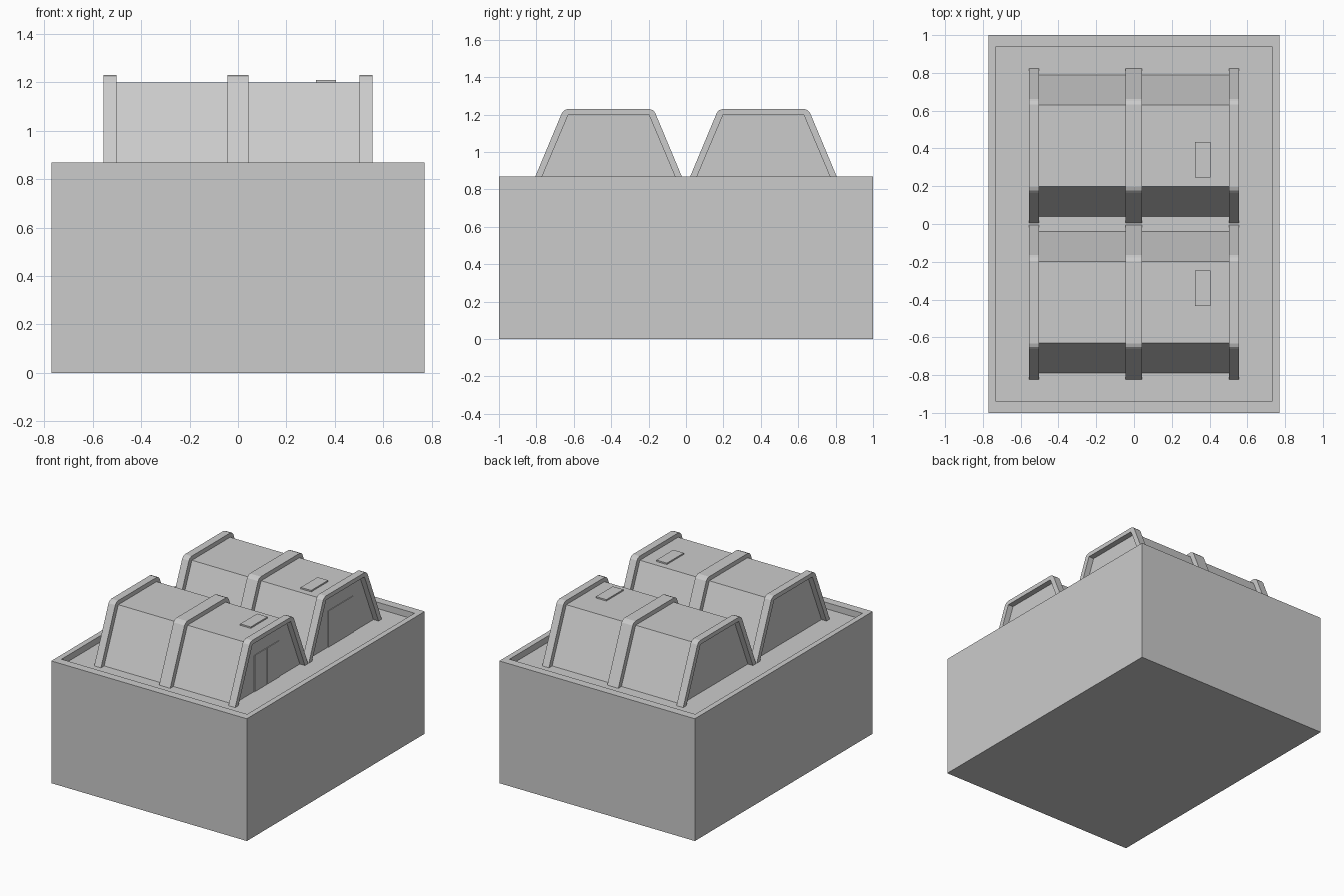
import bpy, bmesh

if "Cube" in bpy.data.objects:
    bpy.data.objects.remove(bpy.data.objects["Cube"])

FLOOR = 0.825      # floor of the shallow tray
HUT_Y = 0.414      # centre of each hut


def make_object(name, bm):
    bmesh.ops.recalc_face_normals(bm, faces=bm.faces)
    mesh = bpy.data.meshes.new(name)
    bm.to_mesh(mesh)
    bm.free()
    obj = bpy.data.objects.new(name, mesh)
    bpy.context.collection.objects.link(obj)
    return obj


def box(name, lo, hi):
    bm = bmesh.new()
    bmesh.ops.create_cube(bm, size=1)
    for v in bm.verts:
        v.co = [(a + b) / 2 + c * (b - a) for a, b, c in zip(lo, hi, v.co)]
    return make_object(name, bm)


def extrude_x(name, profile, x0, x1, cy):
    """Extrude a (y, z) outline along x."""
    bm = bmesh.new()
    face = bm.faces.new([bm.verts.new((x0, cy + y, z)) for y, z in profile])
    new = bmesh.ops.extrude_face_region(bm, geom=[face])["geom"]
    verts = [g for g in new if isinstance(g, bmesh.types.BMVert)]
    bmesh.ops.translate(bm, verts=verts, vec=(x1 - x0, 0, 0))
    return make_object(name, bm)


# Base block with a shallow tray sunk into the top
bm = bmesh.new()
bmesh.ops.create_cube(bm, size=1)
for v in bm.verts:
    v.co = (v.co.x * 1.54, v.co.y * 2, (v.co.z + 0.5) * 0.87)
bm.normal_update()
top = max(bm.faces, key=lambda f: f.normal.z)
bmesh.ops.inset_region(bm, faces=[top], thickness=0.055)
for v in top.verts:
    v.co.y *= 0.925 / 0.945
tray = bmesh.ops.extrude_face_region(bm, geom=[top])["geom"]
bmesh.ops.translate(bm, verts=[g for g in tray if isinstance(g, bmesh.types.BMVert)],
                    vec=(0, 0, FLOOR - 0.87))
if top.is_valid:
    bmesh.ops.delete(bm, geom=[top], context="FACES_ONLY")
make_object("base_block", bm)

# Hut outlines: inner wall line, and rib line with clipped corners
inner = [(-0.374, FLOOR), (-0.215, 1.2), (0.215, 1.2), (0.374, FLOOR)]
outer = [(-0.41, FLOOR), (-0.249, 1.21), (-0.237, 1.223), (-0.218, 1.23)]
outer += [(-y, z) for y, z in reversed(outer)]
arch = outer + inner[::-1]

for side, label in ((-1, "front"), (1, "back")):
    cy = side * HUT_Y
    extrude_x(label + "_hut_body", inner, -0.515, 0.515, cy)
    # Three ribs over each hut
    for rib, x0, x1 in (("left", -0.555, -0.502), ("middle", -0.044, 0.043),
                        ("right", 0.502, 0.555)):
        extrude_x(f"{label}_hut_{rib}_rib", arch, x0, x1, cy)
    # Pair of door leaves on the right end
    for i, leaf in enumerate(("near", "far")):
        y0 = cy - 0.14 + i * 0.141
        box(f"{label}_hut_{leaf}_door", (0.50, y0, FLOOR), (0.52, y0 + 0.139, 1.083))
    # Roof hatch, nearer the middle of the tray
    hy = side * 0.34
    box(label + "_hut_roof_hatch", (0.322, hy - 0.095, 1.19), (0.405, hy + 0.095, 1.21))
